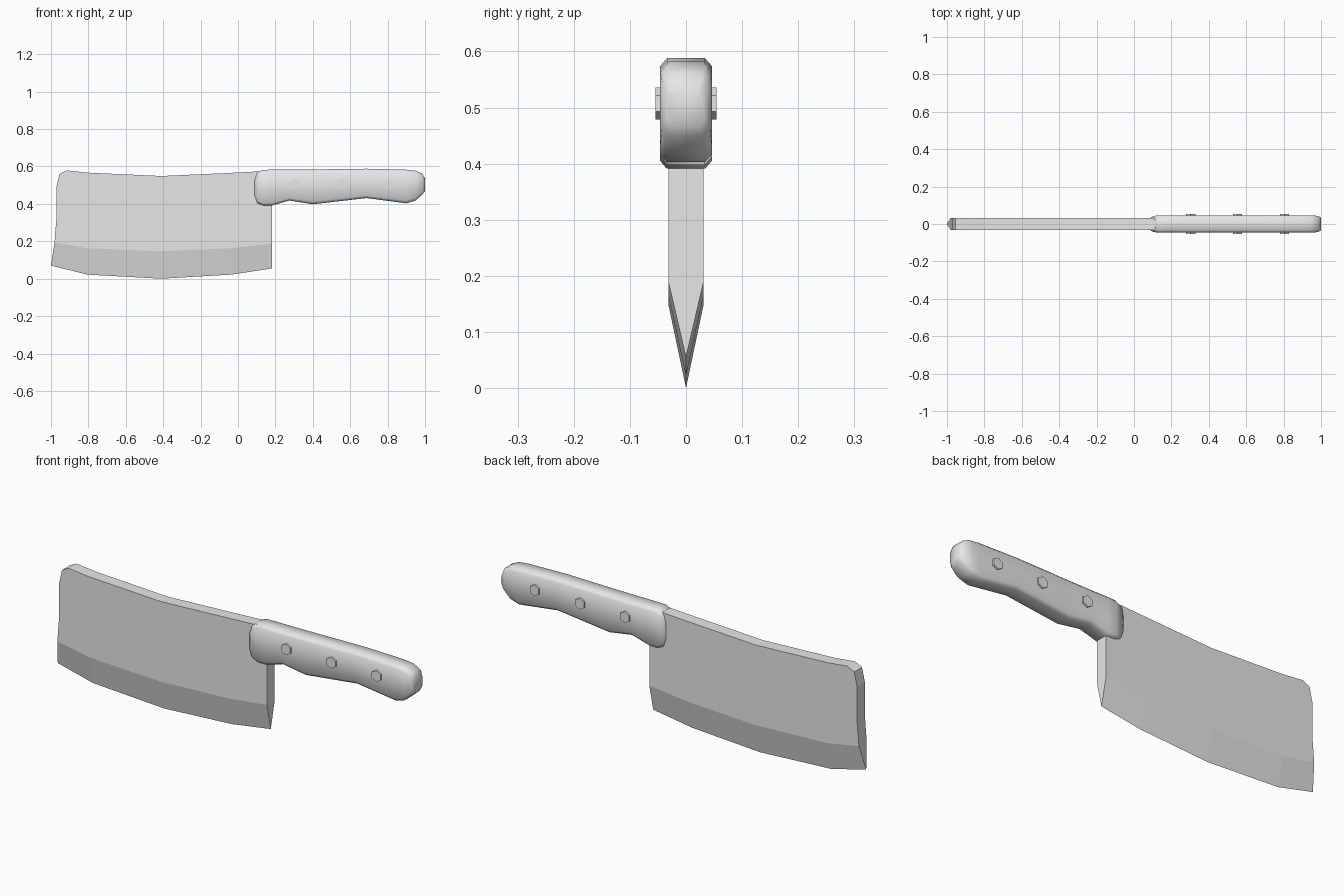
import bpy
import bmesh
from math import radians
from mathutils import Matrix

cube = bpy.data.objects.get("Cube")
if cube:
    bpy.data.objects.remove(cube, do_unlink=True)

grey = bpy.data.materials.new("plain grey")
grey.use_nodes = True
grey.diffuse_color = (0.8, 0.8, 0.8, 1)
bsdf = next(n for n in grey.node_tree.nodes if n.type == "BSDF_PRINCIPLED")
bsdf.inputs["Base Color"].default_value = grey.diffuse_color


def finish(name, bm, smooth_angle=None):
    """Turn a bmesh into a named, coloured object."""
    bmesh.ops.recalc_face_normals(bm, faces=bm.faces)
    mesh = bpy.data.meshes.new(name)
    bm.to_mesh(mesh)
    bm.free()
    mesh.materials.append(grey)
    if smooth_angle:
        for p in mesh.polygons:
            p.use_smooth = True
        mesh.set_sharp_from_angle(angle=radians(smooth_angle))
    obj = bpy.data.objects.new(name, mesh)
    bpy.context.collection.objects.link(obj)
    return obj


# Blade: flat slab above the shoulder line, ground wedge below it
HALF = 0.031
edge = [(-1.0, 0.07), (-0.805, 0.022), (-0.41, 0.0), (-0.035, 0.022), (0.182, 0.055)]
shoulder = [(-0.981, 0.195), (-0.805, 0.163), (-0.41, 0.147), (-0.035, 0.163), (0.182, 0.188)]
spine = [(0.182, 0.573), (0.1, 0.573), (-0.035, 0.566), (-0.41, 0.549), (-0.805, 0.567),
         (-0.917, 0.579), (-0.955, 0.56), (-0.971, 0.489), (-0.971, 0.318)]

bm = bmesh.new()
tip = [bm.verts.new((x, 0, z)) for x, z in edge]
sides = []
for y in (-HALF, HALF):
    ring = [bm.verts.new((x, y, z)) for x, z in shoulder + spine]
    bm.faces.new(ring)
    for i in range(len(edge) - 1):
        bm.faces.new((ring[i], ring[i + 1], tip[i + 1], tip[i]))
    sides.append(ring)
front, back = sides
count = len(front)
last = len(shoulder) - 1
for i in range(last, count):
    j = (i + 1) % count
    bm.faces.new((front[i], front[j], back[j], back[i]))
for i in (0, last):
    bm.faces.new((front[i], back[i], tip[i]))
finish("blade", bm)

# Handle: chamfered sections lofted along x (x, bottom, top, half width)
stations = [
    (0.088, 0.435, 0.535, 0.034), (0.104, 0.404, 0.57, 0.043),
    (0.135, 0.391, 0.582, 0.046), (0.18, 0.391, 0.583, 0.046),
    (0.275, 0.418, 0.583, 0.046), (0.40, 0.398, 0.584, 0.046),
    (0.687, 0.431, 0.588, 0.046), (0.90, 0.403, 0.583, 0.046),
    (0.95, 0.418, 0.577, 0.046), (0.985, 0.45, 0.562, 0.043),
    (1.0, 0.468, 0.535, 0.034),
]
CY, CZ = 0.012, 0.014
bm = bmesh.new()
rings = []
for x, b, t, w in stations:
    section = [(-w, b + CZ), (-w + CY, b), (w - CY, b), (w, b + CZ),
               (w, t - CZ), (w - CY, t), (-w + CY, t), (-w, t - CZ)]
    rings.append([bm.verts.new((x, y, z)) for y, z in section])
for r0, r1 in zip(rings, rings[1:]):
    for i in range(8):
        j = (i + 1) % 8
        bm.faces.new((r0[i], r0[j], r1[j], r1[i]))
bm.faces.new(rings[0])
bm.faces.new(rings[-1])
finish("handle", bm, 60)

# Rivets: six-sided pins running through the handle
for n, x in enumerate((0.303, 0.553, 0.804), 1):
    bm = bmesh.new()
    bmesh.ops.create_cone(bm, cap_ends=True, segments=6, radius1=0.0285,
                          radius2=0.0285, depth=0.108)
    bmesh.ops.transform(bm, verts=bm.verts, matrix=Matrix.Translation((x, 0, 0.507))
                        @ Matrix.Rotation(radians(90), 4, "X"))
    finish(f"rivet_{n}", bm)
